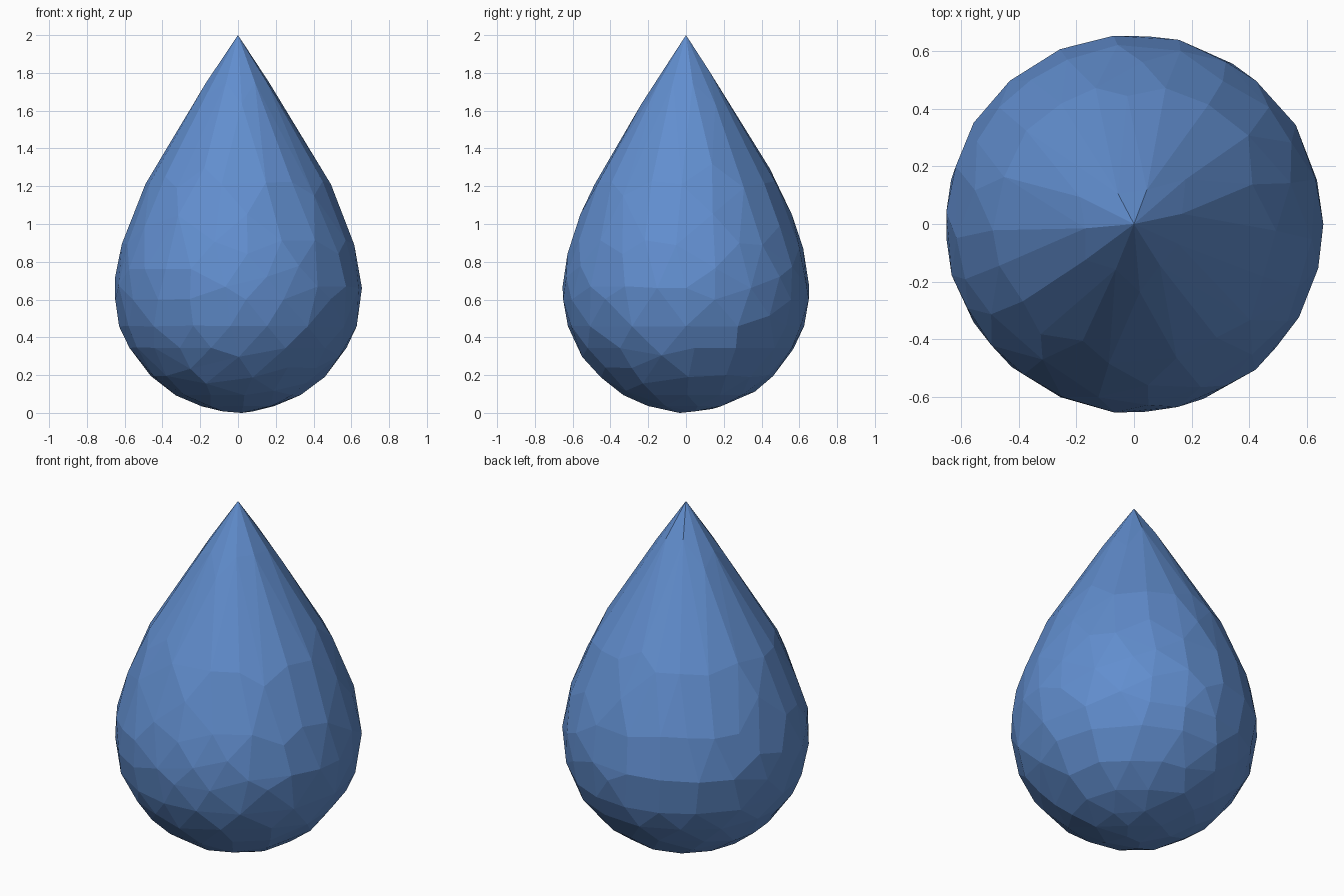
import bpy, bmesh, math

if "Cube" in bpy.data.objects:
    bpy.data.objects.remove(bpy.data.objects["Cube"])

# Drop profile: radius, height
profile = [(0, 0), (0.10, 0.012), (0.20, 0.037), (0.33, 0.095), (0.42, 0.16),
           (0.50, 0.24), (0.575, 0.345), (0.625, 0.46), (0.65, 0.60),
           (0.65, 0.72), (0.628, 0.84), (0.585, 0.98), (0.525, 1.13),
           (0.445, 1.29), (0.34, 1.465), (0.23, 1.645), (0, 2.0)]
SIDES = 40

# Lathe the profile around z
bm = bmesh.new()
verts = [bm.verts.new((r, 0, z)) for r, z in profile]
edges = [bm.edges.new(p) for p in zip(verts, verts[1:])]
bmesh.ops.spin(bm, geom=verts + edges, cent=(0, 0, 0), axis=(0, 0, 1),
               angle=2 * math.pi, steps=SIDES, use_merge=True)
bmesh.ops.remove_doubles(bm, verts=bm.verts, dist=0.0005)
bmesh.ops.recalc_face_normals(bm, faces=bm.faces)
mesh = bpy.data.meshes.new("water_drop")
bm.to_mesh(mesh)
bm.free()
drop = bpy.data.objects.new("water_drop", mesh)
bpy.context.collection.objects.link(drop)

# Irregular low-poly facets
dec = drop.modifiers.new("facets", 'DECIMATE')
dec.ratio = 0.27

# Blue water
mat = bpy.data.materials.new("blue_water")
mat.diffuse_color = (0.12, 0.27, 0.62, 1)
mat.use_nodes = True
mat.node_tree.nodes["Principled BSDF"].inputs["Base Color"].default_value = mat.diffuse_color
mesh.materials.append(mat)
